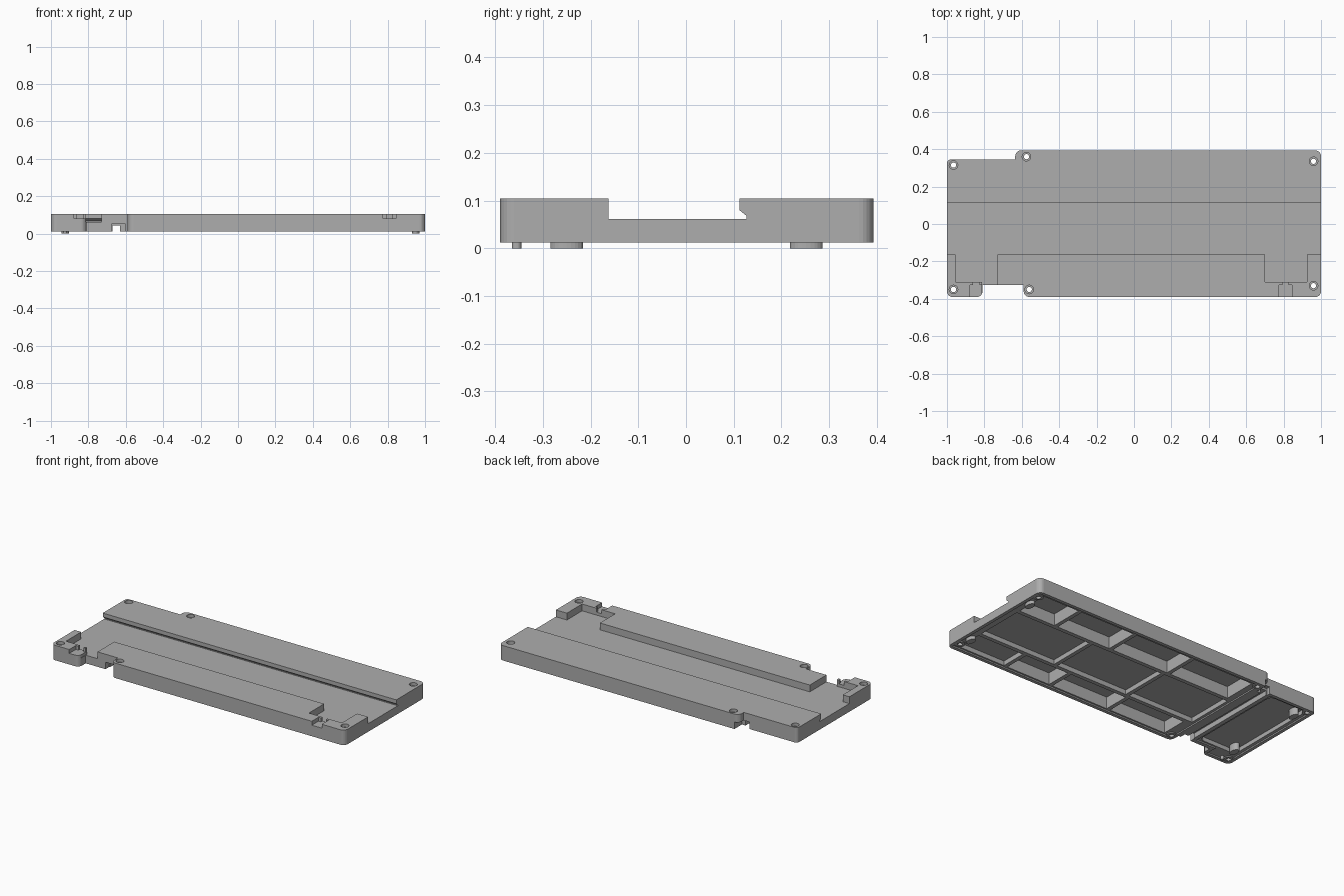
import bpy, bmesh, math
from mathutils import Vector

old = bpy.data.objects.get("Cube")
if old:
    bpy.data.objects.remove(old, do_unlink=True)

grey = bpy.data.materials.new("plain_grey")
grey.use_nodes = True
grey.diffuse_color = (0.42, 0.42, 0.42, 1)
grey.node_tree.nodes["Principled BSDF"].inputs["Base Color"].default_value = (0.42, 0.42, 0.42, 1)

BASE, FLOOR, TOP = 0.012, 0.062, 0.104


def finish(bm, name):
    bmesh.ops.recalc_face_normals(bm, faces=bm.faces)
    mesh = bpy.data.meshes.new(name)
    bm.to_mesh(mesh)
    bm.free()
    mesh.materials.append(grey)
    obj = bpy.data.objects.new(name, mesh)
    bpy.context.collection.objects.link(obj)
    return obj


def prism(name, points, offset):
    """Extrude a closed polygon of 3D points along an offset."""
    bm = bmesh.new()
    face = bm.faces.new([bm.verts.new(p) for p in points])
    out = bmesh.ops.extrude_face_region(bm, geom=[face])
    verts = [v for v in out["geom"] if isinstance(v, bmesh.types.BMVert)]
    bmesh.ops.translate(bm, verts=verts, vec=offset)
    return finish(bm, name)


def box(name, x0, x1, y0, y1, z0, z1):
    pts = [(x0, y0, z0), (x1, y0, z0), (x1, y1, z0), (x0, y1, z0)]
    return prism(name, pts, (0, 0, z1 - z0))


def disc(name, x, y, rx, z0, z1, ry=None, sides=24):
    ry = ry or rx
    steps = [2 * math.pi * i / sides for i in range(sides)]
    pts = [(x + rx * math.cos(a), y + ry * math.sin(a), z0) for a in steps]
    return prism(name, pts, (0, 0, z1 - z0))


def rounded(corners, z, steps=6):
    """Turn (x, y, radius) right-angled corners into a rounded outline."""
    pts = []
    for i, (x, y, r) in enumerate(corners):
        c = Vector((x, y, z))
        if r == 0:
            pts.append(c)
            continue
        a = Vector((*corners[i - 1][:2], z)) - c
        b = Vector((*corners[(i + 1) % len(corners)][:2], z)) - c
        a, b = a.normalized() * r, b.normalized() * r
        for k in range(steps + 1):
            t = k / steps * math.pi / 2
            pts.append(c + a * (1 - math.sin(t)) + b * (1 - math.cos(t)))
    return pts


def combine(target, tool, operation="DIFFERENCE"):
    mod = target.modifiers.new(operation.lower(), "BOOLEAN")
    mod.operation, mod.solver, mod.object = operation, "EXACT", tool
    bpy.context.view_layer.objects.active = target
    bpy.ops.object.modifier_apply(modifier=mod.name)
    bpy.data.objects.remove(tool, do_unlink=True)


def cut(*size):
    combine(body, box("cutter", *size))


# Main plate with stepped, rounded outline
R = 0.03
outline = [(-1, -0.39, R), (-0.81, -0.39, R), (-0.81, -0.325, 0), (-0.59, -0.325, 0),
           (-0.59, -0.39, R), (1, -0.39, R), (1, 0.393, R), (-0.635, 0.393, R),
           (-0.635, 0.345, 0), (-1, 0.345, 0.02)]
body = prism("base_plate", rounded(outline, BASE), (0, 0, TOP - BASE))

# Long channel with an undercut rear lip
profile = [(-0.162, FLOOR), (0.127, FLOOR), (0.127, 0.068), (0.112, 0.08), (0.112, 0.12), (-0.162, 0.12)]
combine(body, prism("channel", [(-1.1, y, z) for y, z in profile], (2.2, 0, 0)))

# Front pockets and clip slots
for x0, x1, slot in ((-0.955, -0.73, -0.843), (0.7, 0.925, 0.81)):
    cut(x0, x1, -0.31, -0.15, FLOOR, 0.12)
    cut(slot - 0.034, slot + 0.034, -0.4, -0.325, 0.08, 0.12)
    cut(slot - 0.017, slot + 0.017, -0.33, -0.3, 0.08, 0.12)
cut(-0.812, -0.73, -0.4, -0.3, FLOOR, 0.12)

# Underside: recessed rim of both bays
cut(-0.575, 0.98, -0.37, 0.373, 0, 0.02)
cut(-0.98, -0.695, -0.3, 0.325, 0, 0.02)
cut(-0.98, -0.83, -0.37, -0.29, 0, 0.02)

# Underside: shallow bay at the narrow end
bay = [(-0.96, -0.29, R), (-0.71, -0.29, R), (-0.71, 0.31, R), (-0.96, 0.31, R)]
combine(body, prism("bay", rounded(bay, 0), (0, 0, 0.045)))


def cells(edges, y0, y1, ceiling, rib=0.012):
    for a, b in zip(edges, edges[1:]):
        cut(a + rib, b - rib, y0, y1, 0, ceiling)


# Underside: three rows of ribbed cells
cells([-0.55, -0.12, 0.29, 0.68, 0.95], 0.15, 0.355, 0.092)
cells([-0.57, -0.1, 0.41, 0.95], -0.175, 0.125, 0.048)
cells([-0.53, -0.12, 0.29, 0.61], -0.36, -0.2, 0.092)
cells([0.61, 0.95], -0.36, -0.2, 0.048)

# Cable passage between the bays
cut(-0.67, -0.63, -0.4, 0.4, 0, 0.042)
cut(-0.675, -0.605, -0.4, -0.29, 0, 0.055)
cut(-0.675, -0.605, 0.32, 0.4, 0, 0.055)

# Screw bosses and counterbored holes
screws = [(-0.965, 0.315), (-0.575, 0.36), (0.96, 0.335),
          (-0.965, -0.35), (-0.56, -0.35), (0.96, -0.33)]
for x, y in screws:
    combine(body, disc("boss", x, y, 0.028, BASE + 0.002, 0.07), "UNION")
for x, y in screws:
    combine(body, disc("hole", x, y, 0.014, -0.05, 0.15))
    combine(body, disc("counterbore", x, y, 0.023, 0.085, 0.15))

# Small feet under both ends
for i, (x, y) in enumerate([(0.95, 0.252), (0.95, -0.25), (-0.923, 0.252), (-0.923, -0.25)]):
    disc(f"foot_{i + 1}", x, y, 0.02, 0, 0.05, ry=0.034)
disc("locating_peg", -0.925, -0.355, 0.01, 0, 0.05)
